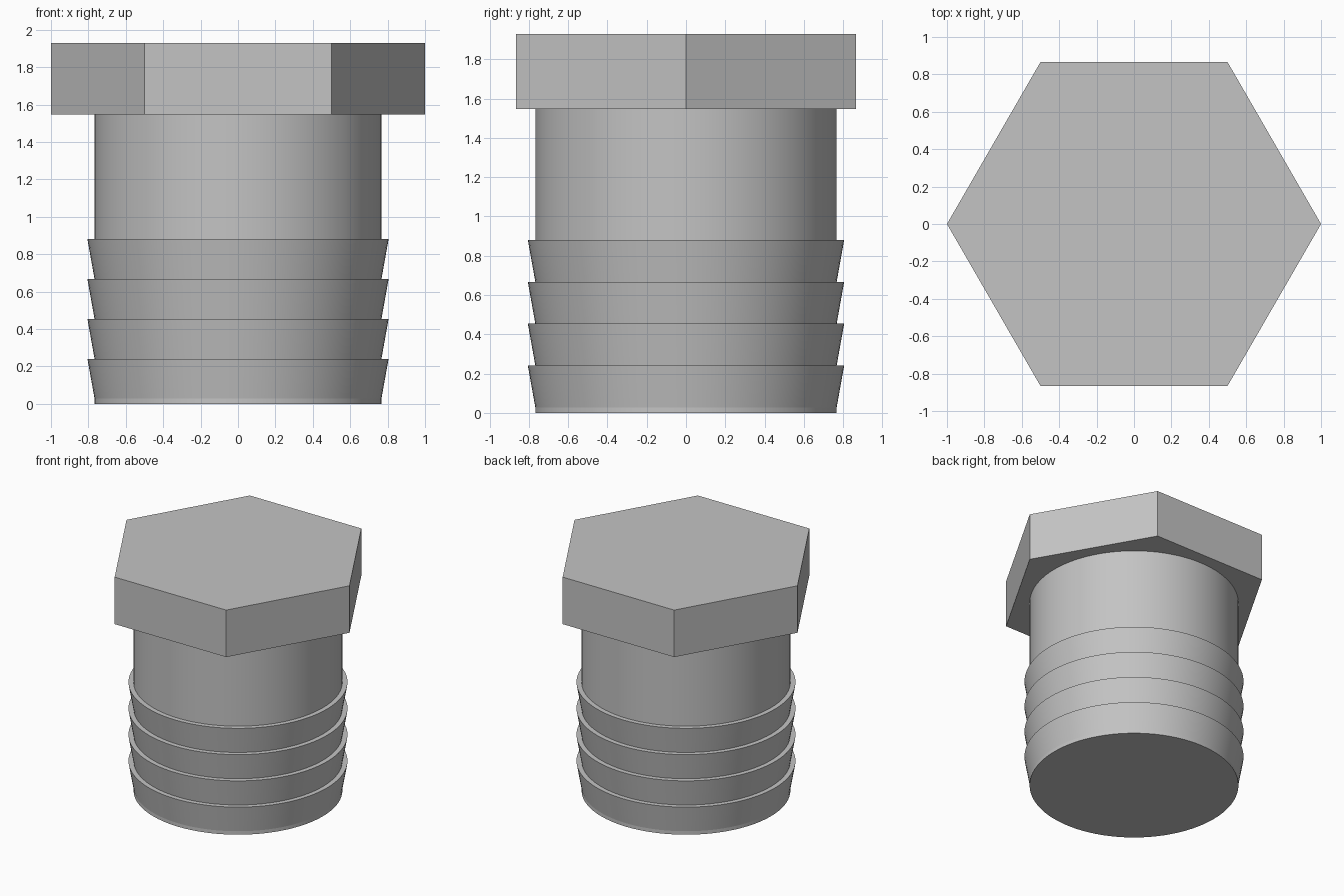
import bpy
import bmesh
import math

cube = bpy.data.objects.get("Cube")
if cube:
    bpy.data.objects.remove(cube, do_unlink=True)

GREY = (0.55, 0.55, 0.55, 1)
metal = bpy.data.materials.new("plain grey")
metal.use_nodes = True
metal.diffuse_color = GREY
metal.node_tree.nodes["Principled BSDF"].inputs["Base Color"].default_value = GREY


def lathe(name, profile, sides):
    """Closed solid of revolution from (radius, z) points, bottom to top."""
    bm = bmesh.new()
    rings = []
    for r, z in profile:
        angles = [math.tau * i / sides for i in range(sides)]
        rings.append([bm.verts.new((r * math.cos(a), r * math.sin(a), z)) for a in angles])
    for low, high in zip(rings, rings[1:]):
        for i in range(sides):
            j = (i + 1) % sides
            bm.faces.new((low[i], low[j], high[j], high[i]))
    bm.faces.new(rings[0][::-1])
    bm.faces.new(rings[-1])
    mesh = bpy.data.meshes.new(name)
    bm.to_mesh(mesh)
    bm.free()
    mesh.materials.append(metal)
    obj = bpy.data.objects.new(name, mesh)
    bpy.context.collection.objects.link(obj)
    return obj


SHANK_R, BARB_R = 0.767, 0.805
BARB_START, BARB_STEP, BARBS = 0.028, 0.213, 4
HEAD_Z, TOP_Z = 1.547, 1.928

# Shank with a short straight lip and four stacked flared barbs
profile = [(SHANK_R, 0)]
for n in range(BARBS):
    z = BARB_START + n * BARB_STEP
    profile += [(SHANK_R, z), (BARB_R, z + BARB_STEP)]
profile += [(SHANK_R, BARB_START + BARBS * BARB_STEP), (SHANK_R, HEAD_Z)]
shank = lathe("barbed_shank", profile, 96)

# Smooth round walls, sharp barb edges
bpy.ops.object.select_all(action="DESELECT")
shank.select_set(True)
bpy.context.view_layer.objects.active = shank
bpy.ops.object.shade_smooth_by_angle(angle=math.radians(8))

# Hexagonal head with corners on the x axis
lathe("hex_head", [(1, HEAD_Z), (1, TOP_Z)], 6)
